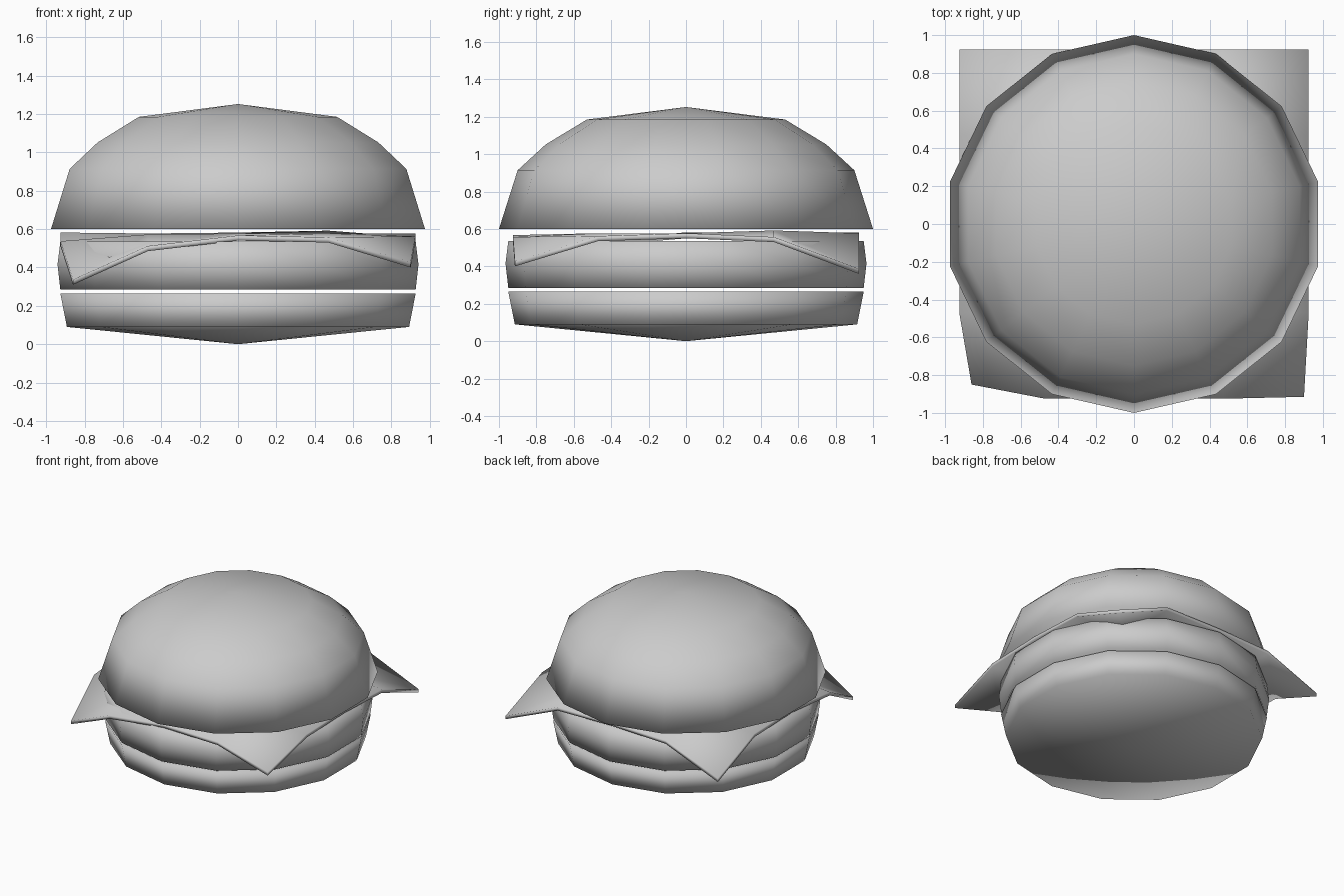
import bpy, bmesh
from math import sin, cos, pi

if "Cube" in bpy.data.objects:
    bpy.data.objects.remove(bpy.data.objects["Cube"])

SIDES = 14


def finish(name, bm):
    bmesh.ops.recalc_face_normals(bm, faces=bm.faces)
    for f in bm.faces:
        f.smooth = True
    mesh = bpy.data.meshes.new(name)
    bm.to_mesh(mesh)
    bm.free()
    obj = bpy.data.objects.new(name, mesh)
    bpy.context.collection.objects.link(obj)
    return obj


def lathe(name, profile):
    """Spin (radius, z) points bottom to top; radius 0 is a pole, open ends get a flat cap."""
    bm = bmesh.new()
    rings = []
    for r, z in profile:
        if r == 0:
            rings.append([bm.verts.new((0, 0, z))] * SIDES)
        else:
            rings.append([bm.verts.new((r * sin(2 * pi * i / SIDES), r * cos(2 * pi * i / SIDES), z))
                          for i in range(SIDES)])
    for a, b in zip(rings, rings[1:]):
        for i in range(SIDES):
            j = (i + 1) % SIDES
            corners = list(dict.fromkeys((a[i], a[j], b[j], b[i])))
            bm.faces.new(corners)
    for ring, (r, z) in ((rings[0], profile[0]), (rings[-1], profile[-1])):
        if r > 0:
            bm.faces.new(ring)
    return finish(name, bm)


# Buns and patty
lathe("bottom_bun", [(0, 0), (0.915, 0.09), (0.95, 0.265)])
lathe("patty", [(0.95, 0.285), (0.965, 0.415), (0.95, 0.535)])
lathe("top_bun", [(1.0, 0.6), (0.9, 0.914), (0.75, 1.052), (0.53, 1.185), (0, 1.252)])

# Cheese slice: 5 x 5 grid of heights, front row first, with drooping corners
heights = [
    [0.31, 0.485, 0.54, 0.53, 0.40],
    [0.51, 0.545, 0.55, 0.55, 0.535],
    [0.555, 0.55, 0.55, 0.55, 0.55],
    [0.54, 0.55, 0.555, 0.565, 0.53],
    [0.36, 0.54, 0.555, 0.55, 0.36],
]
bm = bmesh.new()
steps = [-0.925, -0.47, 0, 0.47, 0.925]
grid = [[bm.verts.new((x, y, heights[j][i])) for i, x in enumerate(steps)]
        for j, y in enumerate(steps)]
grid[0][0].co.xy = (-0.86, -0.85)
grid[0][4].co.xy = (0.90, -0.915)
for j in range(4):
    for i in range(4):
        bm.faces.new((grid[j][i], grid[j][i + 1], grid[j + 1][i + 1], grid[j + 1][i]))
for f in bm.faces:
    f.normal_update()
    if f.normal.z < 0:
        f.normal_flip()
shell = bmesh.ops.extrude_face_region(bm, geom=bm.faces[:], use_keep_orig=True)
for v in shell["geom"]:
    if isinstance(v, bmesh.types.BMVert):
        v.co.z += 0.027
finish("cheese_slice", bm)
